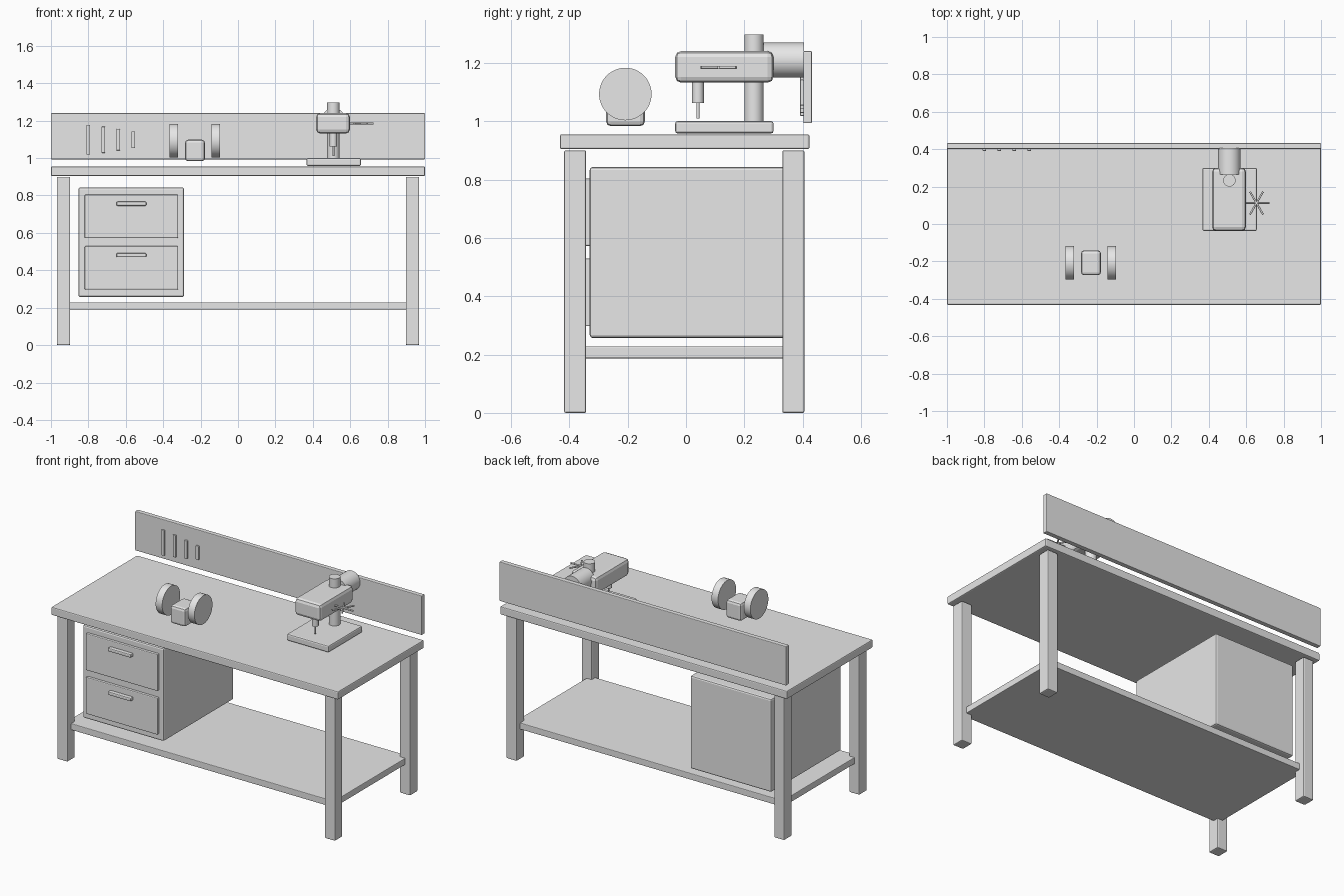
import bpy
from math import radians

cube = bpy.data.objects.get("Cube")
if cube:
    bpy.data.objects.remove(cube, do_unlink=True)

grey = bpy.data.materials.new("workshop grey")
grey.use_nodes = True
grey.diffuse_color = (0.8, 0.8, 0.8, 1)
grey.node_tree.nodes["Principled BSDF"].inputs["Base Color"].default_value = (0.8, 0.8, 0.8, 1)


def finish(obj, name):
    obj.name = name
    obj.data.materials.append(grey)
    return obj


def box(name, x, y, z, bevel=0.006, segments=2):
    """Bevelled box given its (low, high) range on each axis."""
    bpy.ops.mesh.primitive_cube_add(size=1, location=[(a + b) / 2 for a, b in (x, y, z)])
    obj = bpy.context.object
    obj.scale = [b - a for a, b in (x, y, z)]
    bpy.ops.object.transform_apply(location=False, rotation=False, scale=True)
    mod = obj.modifiers.new("soft edges", 'BEVEL')
    mod.width, mod.segments = bevel, segments
    return finish(obj, name)


def rod(name, centre, radius, length, rotation=(0, 0, 0), sides=48):
    """Cylinder with smooth sides and sharp rims."""
    bpy.ops.mesh.primitive_cylinder_add(vertices=sides, radius=radius, depth=length,
                                        location=centre, rotation=[radians(r) for r in rotation])
    bpy.ops.object.shade_smooth_by_angle(angle=radians(40))
    return finish(bpy.context.object, name)


# Bench frame
box("tabletop", (-1, 1), (-0.432, 0.423), (0.904, 0.955))
box("lower_shelf", (-0.935, 0.935), (-0.38, 0.37), (0.187, 0.228), 0.004)
for side, x in (("left", 0.933), ("right", -0.933)):
    for end, y in (("front", -0.38), ("back", 0.368)):
        box(f"{end}_{side}_leg", (x - 0.036, x + 0.036), (y - 0.038, y + 0.038), (0, 0.9))

# Back board with hanging tools of decreasing length
box("back_board", (-1, 1), (0.402, 0.432), (0.993, 1.24), 0.004)
for i, half in enumerate((0.08, 0.07, 0.057, 0.044)):
    x = -0.8 + 0.08 * i
    box(f"hanging_tool_{i + 1}", (x - 0.01, x + 0.01), (0.391, 0.404), (1.098 - half, 1.098 + half), 0.003)

# Drawer cabinet
box("cabinet", (-0.853, -0.288), (-0.33, 0.37), (0.257, 0.843), 0.01)
for label, z in (("lower", 0.413), ("upper", 0.688)):
    box(f"{label}_drawer", (-0.82, -0.32), (-0.346, -0.32), (z - 0.116, z + 0.116), 0.005)
    box(f"{label}_handle", (-0.65, -0.49), (-0.37, -0.34), (z + 0.057, z + 0.079), 0.006)

# Bench grinder
box("grinder_body", (-0.283, -0.177), (-0.274, -0.141), (0.983, 1.098), 0.016)
for side, x in (("left", -0.118), ("right", -0.343)):
    rod(f"{side}_grinding_wheel", (x, -0.208, 1.093), 0.09, 0.045, (0, 90, 0))

# Drill press
cx = 0.51
box("drill_base", (0.366, 0.657), (-0.037, 0.3), (0.958, 1.0), 0.008)
rod("drill_column", (cx, 0.233, 1.143), 0.033, 0.308)
box("drill_head", (0.418, 0.598), (-0.037, 0.3), (1.132, 1.24), 0.02)
rod("drill_motor", (cx, 0.335, 1.209), 0.06, 0.14, (90, 0, 0))
rod("drill_chuck", (cx, 0.041, 1.102), 0.02, 0.08)
rod("drill_bit", (cx, 0.041, 1.04), 0.005, 0.06, sides=16)

# Feed lever spokes
for i in range(3):
    rod(f"feed_spoke_{i + 1}", (0.655, 0.112, 1.184), 0.005, 0.14, (0, 90, 60 * i), 16)
